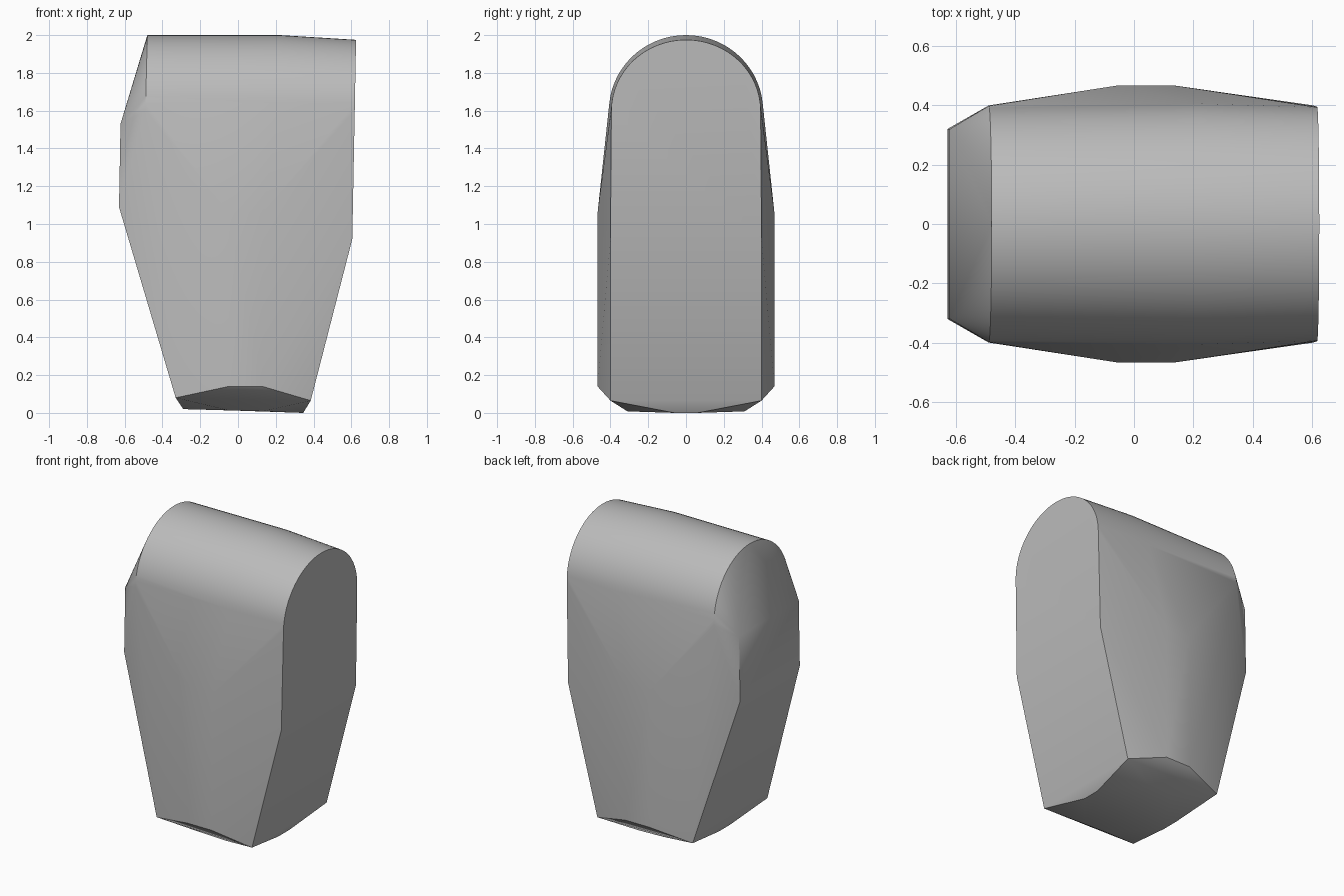
import bpy, bmesh, math

default = bpy.data.objects.get("Cube")
if default:
    bpy.data.objects.remove(default, do_unlink=True)

grey = bpy.data.materials.new("plain_grey")
grey.use_nodes = True
colour = (0.5, 0.5, 0.5, 1)
grey.diffuse_color = colour
grey.node_tree.nodes["Principled BSDF"].inputs["Base Color"].default_value = colour

STEPS = 32
points = []


def arch(x_base, x_top, half_width, base, top):
    """Half-ellipse section across the block, leaning from x_base to x_top."""
    for i in range(STEPS + 1):
        a = math.pi * i / STEPS
        s = math.sin(a)
        points.append((x_base + (x_top - x_base) * s, half_width * math.cos(a),
                       base + (top - base) * s))


def pair(x, y, z):
    """Mirrored points on both sides."""
    points.extend([(x, y, z), (x, -y, z)])


# Rounded top: bevelled end, middle and flat end
arch(-0.49, -0.48, 0.4, 1.6, 2.0)
arch(0.22, 0.22, 0.408, 1.6, 2.0)
arch(0.618, 0.625, 0.395, 1.6, 1.975)

# Flat end, tapering to the foot
pair(0.605, 0.4, 0.92)
pair(0.385, 0.4, 0.065)

# Bevelled end, narrow panel then taper
pair(-0.622, 0.32, 1.53)
pair(-0.63, 0.32, 1.09)
pair(-0.33, 0.4, 0.08)

# Bulging sides and shallow underside
for x in (-0.05, 0.13):
    pair(x, 0.468, 1.06)
    pair(x, 0.468, 0.14)
    pair(x, 0.31, 0.012 - 0.03 * x)
pair(-0.29, 0.06, 0.02)
pair(0.345, 0.06, 0.0)

# Wrap the sections in one convex skin
bm = bmesh.new()
for p in points:
    bm.verts.new(p)
hull = bmesh.ops.convex_hull(bm, input=bm.verts)
loose = [v for v in bm.verts if not v.link_faces]
bmesh.ops.delete(bm, geom=loose, context='VERTS')
bmesh.ops.dissolve_limit(bm, angle_limit=math.radians(0.5),
                         verts=bm.verts, edges=bm.edges)
bmesh.ops.recalc_face_normals(bm, faces=bm.faces)
mesh = bpy.data.meshes.new("rounded_block")
bm.to_mesh(mesh)
bm.free()
mesh.materials.append(grey)

block = bpy.data.objects.new("rounded_block", mesh)
bpy.context.collection.objects.link(block)
bpy.ops.object.select_all(action='DESELECT')
block.select_set(True)
bpy.context.view_layer.objects.active = block
bpy.ops.object.shade_smooth_by_angle(angle=math.radians(30))
